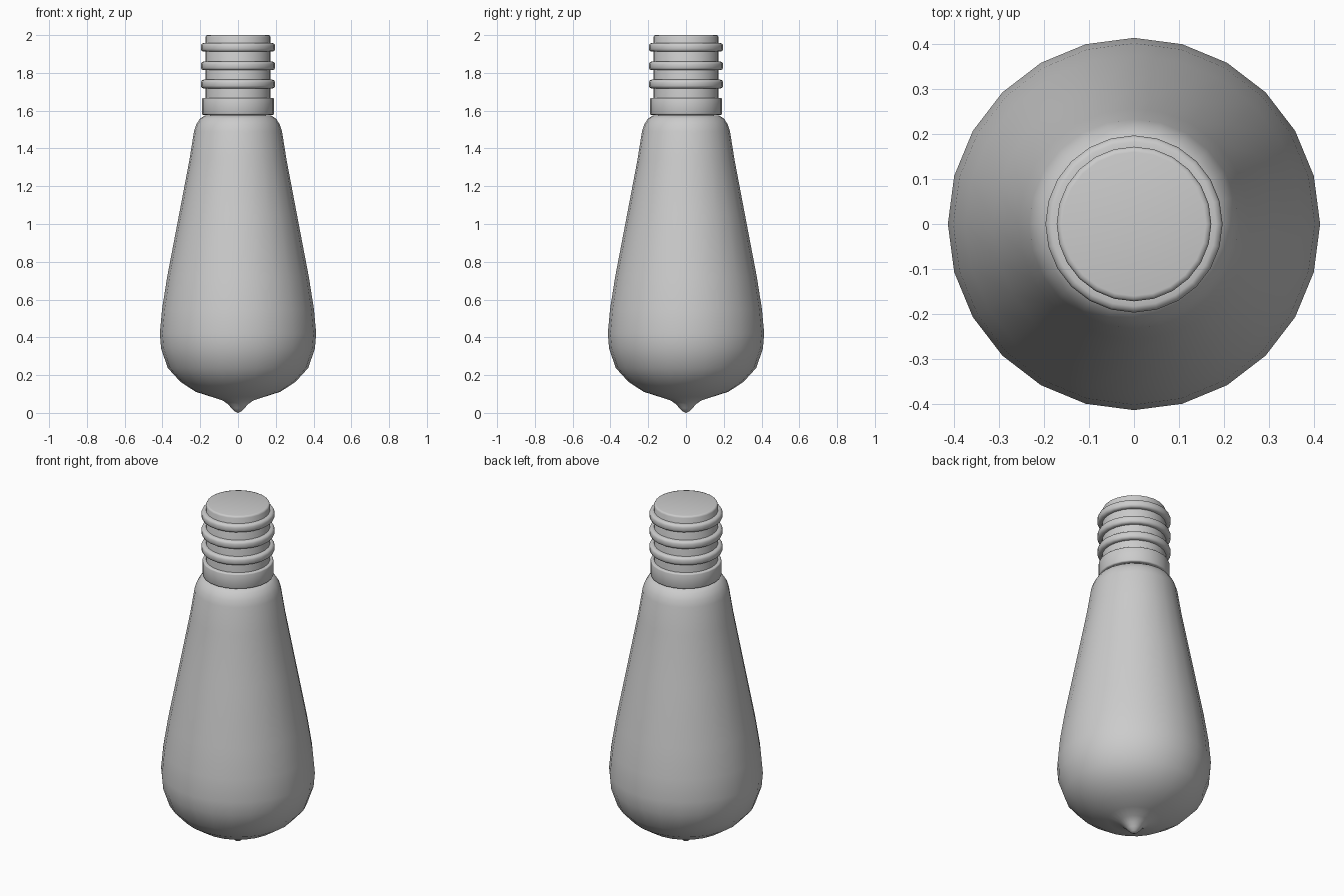
import bpy, bmesh, math

if "Cube" in bpy.data.objects:
    bpy.data.objects.remove(bpy.data.objects["Cube"])

SIDES = 24


def lathe(name, profile):
    """Spin (radius, z) points around z; zero radius makes a pole."""
    bm = bmesh.new()
    rings = []
    for r, z in profile:
        if r == 0:
            rings.append([bm.verts.new((0, 0, z))] * SIDES)
        else:
            rings.append([bm.verts.new((r * math.cos(2 * math.pi * i / SIDES),
                                        r * math.sin(2 * math.pi * i / SIDES), z))
                          for i in range(SIDES)])
    for a, b in zip(rings, rings[1:]):
        for i in range(SIDES):
            j = (i + 1) % SIDES
            bm.faces.new(list(dict.fromkeys((a[i], a[j], b[j], b[i]))))
    bmesh.ops.recalc_face_normals(bm, faces=bm.faces)
    mesh = bpy.data.meshes.new(name)
    bm.to_mesh(mesh)
    bm.free()
    obj = bpy.data.objects.new(name, mesh)
    bpy.context.collection.objects.link(obj)
    bpy.ops.object.select_all(action='DESELECT')
    obj.select_set(True)
    bpy.context.view_layer.objects.active = obj
    bpy.ops.object.shade_smooth_by_angle(angle=math.radians(50))
    return obj


# Glass envelope, from the pointed tip up to the neck
lathe("glass_bulb", [
    (0, 0), (0.018, 0.008), (0.035, 0.025), (0.052, 0.045), (0.08, 0.065),
    (0.14, 0.085), (0.225, 0.112), (0.305, 0.165), (0.372, 0.238),
    (0.407, 0.34), (0.414, 0.42), (0.402, 0.55), (0.375, 0.72),
    (0.312, 1.05), (0.257, 1.34), (0.233, 1.49), (0.222, 1.525),
    (0.202, 1.557), (0.175, 1.575), (0, 1.58)])

# Metal core of the screw cap
lathe("cap_core", [(0, 1.578), (0.172, 1.578), (0.172, 1.99),
                   (0.168, 1.998), (0.16, 2.0), (0, 2.0)])


# Collar and thread rings, each a band with rounded outer edges
def band(name, z0, z1, radius, inner=0.165, bevel=0.01):
    b = bevel
    lathe(name, [(inner, z0), (radius - b, z0), (radius - b * 0.3, z0 + b * 0.3),
                 (radius, z0 + b), (radius, z1 - b),
                 (radius - b * 0.3, z1 - b * 0.3), (radius - b, z1), (inner, z1)])


band("cap_collar", 1.578, 1.668, 0.191, bevel=0.007)
for n, z in enumerate((1.741, 1.837, 1.935)):
    band(f"thread_ring_{n + 1}", z - 0.023, z + 0.023, 0.197, bevel=0.014)
